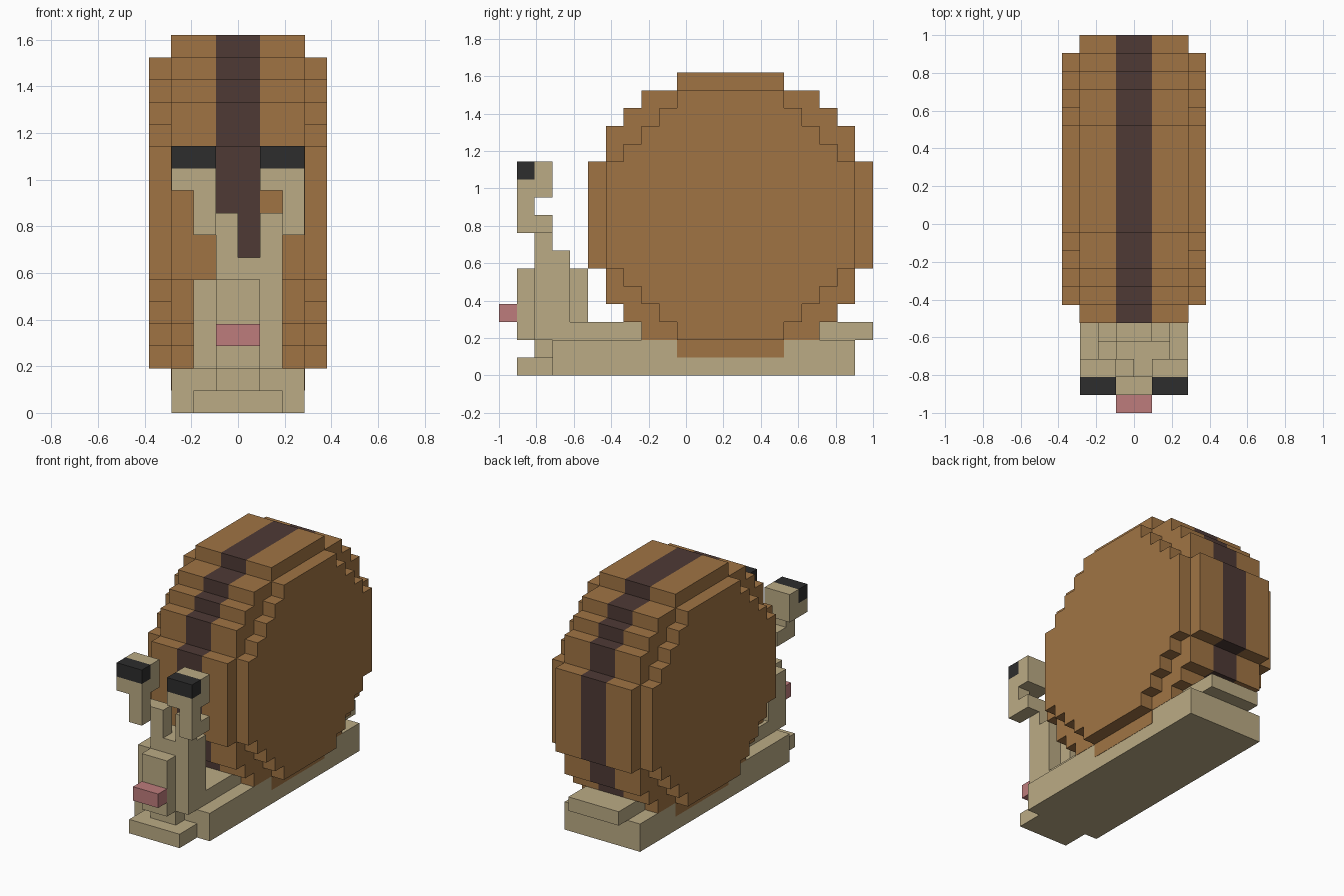
import bpy
import bmesh
from mathutils import Vector

cube = bpy.data.objects.get("Cube")
if cube:
    bpy.data.objects.remove(cube, do_unlink=True)

U = 2 / 21  # size of one block


def material(name, hex_code):
    def linear(c):
        return c / 12.92 if c <= 0.04045 else ((c + 0.055) / 1.055) ** 2.4
    rgb = [linear(b / 255) for b in bytes.fromhex(hex_code)]
    mat = bpy.data.materials.new(name)
    mat.use_nodes = True
    mat.diffuse_color = (*rgb, 1)
    mat.node_tree.nodes["Principled BSDF"].inputs["Base Color"].default_value = (*rgb, 1)
    return mat


BROWN = material("shell brown", "A07444")
DARK = material("stripe dark brown", "4E3A35")
BEIGE = material("body beige", "BBAB85")
PINK = material("mouth pink", "BE7C7C")
BLACK = material("eye black", "2D2D2D")


def point(x, y, z):
    """Block coordinates (x centred, y from the front, z from the ground)."""
    return Vector((x * U, y * U - 1, z * U))


def finish(name, bm, mats):
    bmesh.ops.recalc_face_normals(bm, faces=bm.faces[:])
    mesh = bpy.data.meshes.new(name)
    bm.to_mesh(mesh)
    bm.free()
    for m in mats:
        mesh.materials.append(m)
    obj = bpy.data.objects.new(name, mesh)
    bpy.context.collection.objects.link(obj)
    return obj


def blocks(name, mat, *spans):
    """One object from boxes, each given as x, y and z ranges in blocks."""
    bm = bmesh.new()
    for (x0, x1), (y0, y1), (z0, z1) in spans:
        lo, hi = point(x0, y0, z0), point(x1, y1, z1)
        verts = bmesh.ops.create_cube(bm, size=1)["verts"]
        for v in verts:
            v.co = (lo + hi) / 2 + v.co * (hi - lo)
    return finish(name, bm, [mat])


def stepped_disc(name, steps, stations, stripe=False):
    """Stepped round profile (half width, half height), extruded along x."""
    quarter = []
    for i, (w, h) in enumerate(steps):
        quarter.append((w, h))
        if i + 1 < len(steps):
            quarter.append((steps[i + 1][0], h))
    outline = quarter + [(-w, h) for w, h in reversed(quarter)]
    outline += [(-w, -h) for w, h in outline]
    bm = bmesh.new()
    rings = [[bm.verts.new(point(x, 13 + w, 9 + h)) for w, h in outline]
             for x in stations]
    n = len(outline)
    for s, (a, b) in enumerate(zip(rings, rings[1:])):
        for i in range(n):
            j = (i + 1) % n
            face = bm.faces.new((a[i], a[j], b[j], b[i]))
            face.material_index = int(stripe and s == 1)
    bm.faces.new(rings[0])
    bm.faces.new(rings[-1])
    return finish(name, bm, [BROWN, DARK])


# Shell: striped wheel and the smaller disc showing on both sides
stepped_disc("shell_rim", [(8, 3), (7, 5), (6, 6), (5, 7), (3, 8)],
             [-3.02, -1, 1, 3.02], stripe=True)
stepped_disc("shell_sides", [(7, 3), (6, 4), (5, 5), (4, 6), (3, 7)], [-4, 4])

# Body: long foot, front lip, back step and tail
blocks("foot", BEIGE, ((-3, 3), (3, 20), (0, 2)))
blocks("foot_lip", BEIGE, ((-2, 2), (1, 3), (0, 1)))
blocks("chin", BEIGE, ((-1, 1), (2, 3), (1, 2)))
blocks("back_step", BEIGE, ((-2, 2), (4, 8), (2, 3)))
blocks("tail", BEIGE, ((-2, 2), (18, 21), (2, 3)))

# Head
blocks("head", BEIGE,
       ((-2, 2), (2, 4), (2, 6)),
       ((-1, 2), (2, 4), (6, 7)))
blocks("face", BEIGE, ((-1, 1), (1, 2), (2, 6)))
blocks("nape", BEIGE, ((-1, 1), (4, 5), (3, 6)))
blocks("mouth", PINK, ((-1, 1), (0, 1), (3, 4)))

# Eye stalks: base column, outward bend, upright, and eye holder
for side, sign, base, bend in (("left", 1, (1, 2), (2, 3)),
                               ("right", -1, (-1, 0), (-2, -1))):
    pod = tuple(sorted((sign, 3 * sign)))
    blocks(side + "_eye_stalk", BEIGE,
           (base, (2, 3), (7, 9)),
           (bend, (1, 3), (8, 9)),
           (bend, (1, 2), (9, 10)),
           (pod, (1, 3), (10, 11)),
           (pod, (2, 3), (11, 12)))
    blocks(side + "_eye", BLACK, (pod, (1, 2), (11, 12)))
